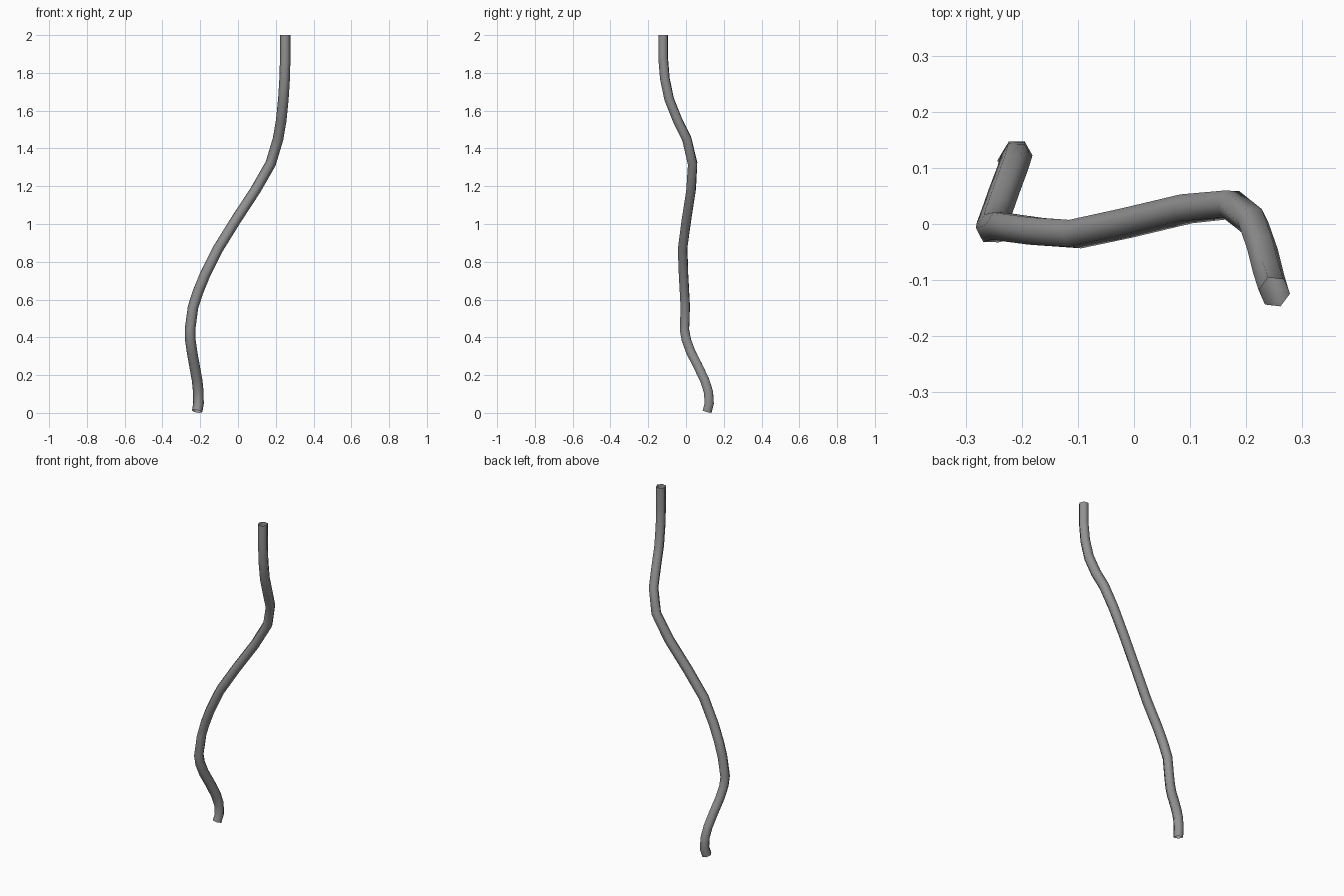
import bpy, bmesh, math
from mathutils import Vector

if "Cube" in bpy.data.objects:
    bpy.data.objects.remove(bpy.data.objects["Cube"])

RADIUS, SIDES, TWIST = 0.028, 6, -0.12

# Centre line of the bent stem, bottom to top
PATH = [Vector(p) for p in (
    (-0.216, 0.112, 0.008), (-0.209, 0.123, 0.05), (-0.210, 0.119, 0.11),
    (-0.216, 0.100, 0.17), (-0.231, 0.06, 0.255), (-0.243, 0.026, 0.32),
    (-0.252, 0.002, 0.385), (-0.254, -0.008, 0.44),
    (-0.238, -0.004, 0.56), (-0.212, -0.008, 0.64), (-0.175, -0.013, 0.73),
    (-0.105, -0.018, 0.87), (-0.012, 0.002, 1.02), (0.093, 0.027, 1.18),
    (0.173, 0.035, 1.32), (0.212, 0.004, 1.45), (0.229, -0.045, 1.55),
    (0.24, -0.089, 1.66), (0.247, -0.112, 1.77), (0.25, -0.121, 1.88),
    (0.25, -0.121, 2.0))]


def add_ring(bm, i):
    """Hexagon across the path at point i, one corner kept towards +x."""
    p, last = PATH[i], len(PATH) - 1
    before = (p - PATH[max(i - 1, 0)]).normalized()
    after = (PATH[min(i + 1, last)] - p).normalized()
    t = (before + after).normalized()
    u = (Vector((1, 0, 0)) - t * t.x).normalized()
    v = t.cross(u)
    angles = [2 * math.pi * k / SIDES + TWIST * i / last for k in range(SIDES)]
    return [bm.verts.new(p + (u * math.cos(a) + v * math.sin(a)) * RADIUS) for a in angles]


# Stem walls, a hollow tube open at both ends
bm = bmesh.new()
rings = [add_ring(bm, i) for i in range(len(PATH))]
for a, b in zip(rings, rings[1:]):
    for k in range(SIDES):
        n = (k + 1) % SIDES
        bm.faces.new((a[k], a[n], b[n], b[k])).smooth = True

mesh = bpy.data.meshes.new("stem")
bm.to_mesh(mesh)
bm.free()

# Dark grey
grey = bpy.data.materials.new("dark_grey")
grey.diffuse_color = (0.29, 0.29, 0.29, 1)
grey.use_nodes = True
grey.node_tree.nodes["Principled BSDF"].inputs["Base Color"].default_value = grey.diffuse_color
mesh.materials.append(grey)
bpy.context.collection.objects.link(bpy.data.objects.new("stem", mesh))
